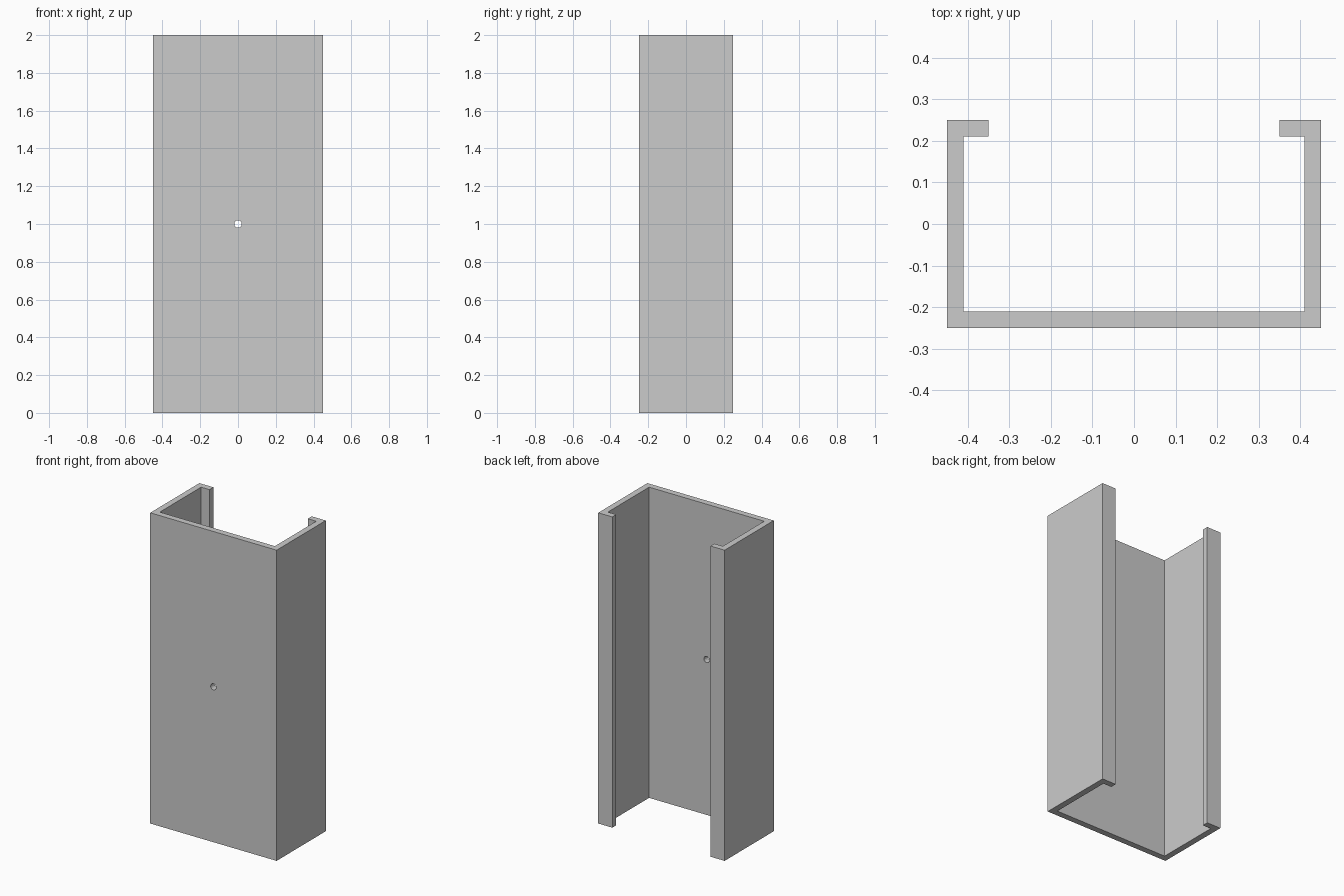
import bpy, bmesh
from math import pi

if "Cube" in bpy.data.objects:
    bpy.data.objects.remove(bpy.data.objects["Cube"])

HEIGHT = 2.0
HOLE_RADIUS = 0.02

# Lipped channel: right half of the cross-section, mirrored for the left
half = [(0.45, -0.25), (0.45, 0.25), (0.35, 0.25), (0.35, 0.21), (0.41, 0.21), (0.41, -0.21)]
outline = half + [(-x, y) for x, y in reversed(half)]

bm = bmesh.new()
profile = bm.faces.new([bm.verts.new((x, y, 0)) for x, y in outline])
extruded = bmesh.ops.extrude_face_region(bm, geom=[profile])["geom"]
bmesh.ops.translate(bm, vec=(0, 0, HEIGHT),
                    verts=[g for g in extruded if isinstance(g, bmesh.types.BMVert)])
bmesh.ops.recalc_face_normals(bm, faces=bm.faces)
mesh = bpy.data.meshes.new("lipped_channel")
bm.to_mesh(mesh)
bm.free()
channel = bpy.data.objects.new("lipped_channel", mesh)
bpy.context.collection.objects.link(channel)

# Small screw hole through the middle of the front wall
bpy.ops.mesh.primitive_cylinder_add(vertices=16, radius=HOLE_RADIUS, depth=0.12,
                                    location=(0, -0.23, HEIGHT / 2), rotation=(pi / 2, 0, 0))
cutter = bpy.context.object
cutter.name = "hole_cutter"
cutter.hide_render = True

cut = channel.modifiers.new("screw_hole", "BOOLEAN")
cut.operation = "DIFFERENCE"
cut.solver = "EXACT"
cut.object = cutter
bpy.ops.object.select_all(action="DESELECT")
bpy.context.view_layer.objects.active = channel
channel.select_set(True)
bpy.ops.object.modifier_apply(modifier=cut.name)
bpy.data.objects.remove(cutter)
